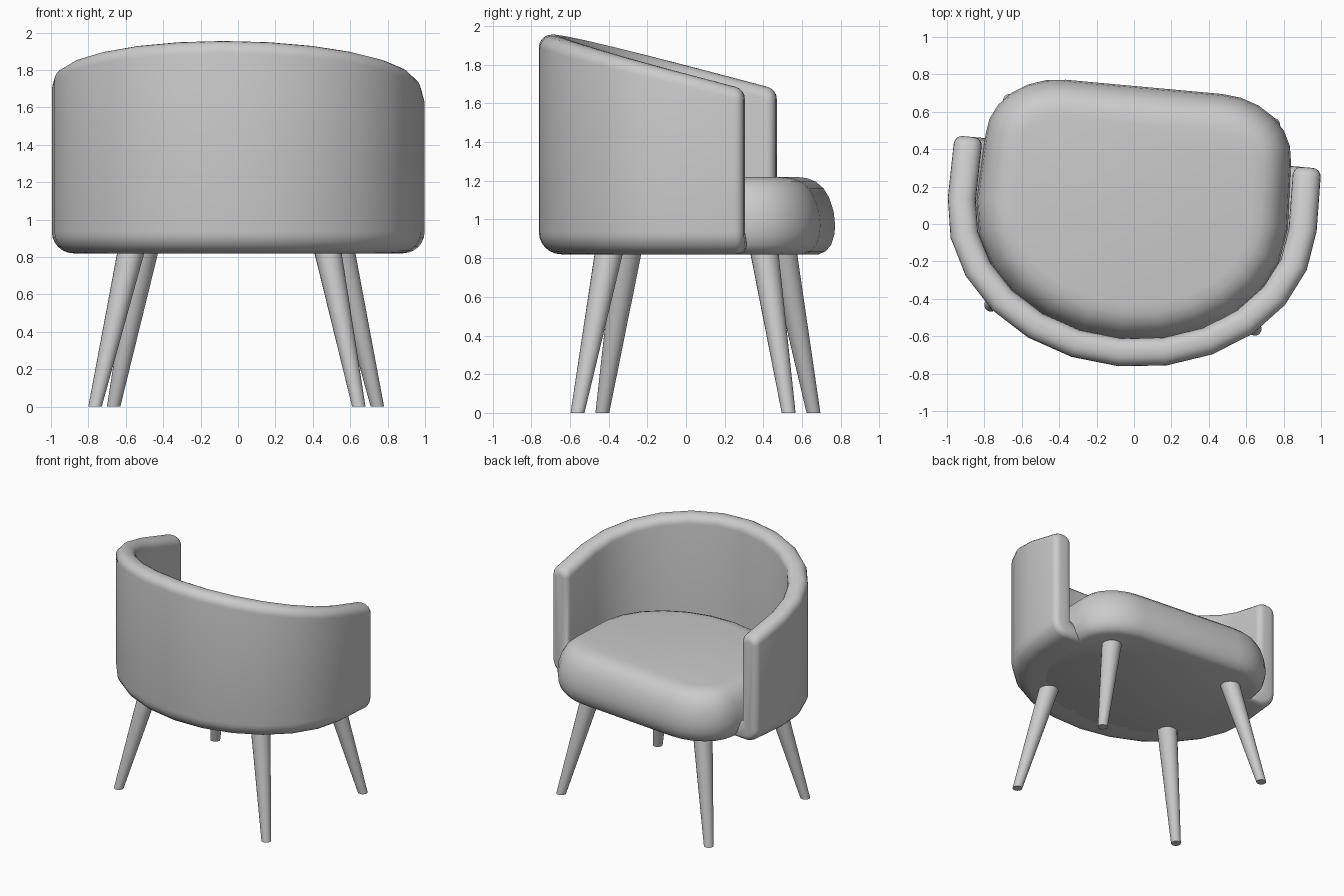
import bpy, bmesh
from math import sin, cos, pi, radians, sqrt
from mathutils import Matrix, Vector

if "Cube" in bpy.data.objects:
    bpy.data.objects.remove(bpy.data.objects["Cube"])

# The whole chair is turned slightly about z
PLACE = Matrix.Rotation(radians(-5.2), 4, 'Z') @ Matrix.Translation((-0.014, 0, 0))
BASE_Z = 0.82


def loft(name, rings):
    """Skin a list of closed rings and cap both ends."""
    bm = bmesh.new()
    rows = [[bm.verts.new(PLACE @ Vector(p)) for p in ring] for ring in rings]
    n = len(rows[0])
    for a, b in zip(rows, rows[1:]):
        for i in range(n):
            j = (i + 1) % n
            bm.faces.new((a[i], a[j], b[j], b[i]))
    bm.faces.new(rows[0])
    bm.faces.new(rows[-1])
    bmesh.ops.recalc_face_normals(bm, faces=bm.faces)
    me = bpy.data.meshes.new(name)
    bm.to_mesh(me)
    bm.free()
    ob = bpy.data.objects.new(name, me)
    bpy.context.collection.objects.link(ob)
    bpy.ops.object.select_all(action='DESELECT')
    ob.select_set(True)
    bpy.context.view_layer.objects.active = ob
    bpy.ops.object.shade_smooth_by_angle(angle=radians(35))
    return ob


def arc(cx, cy, rx, ry, a0, a1, steps):
    for i in range(steps + 1):
        t = radians(a0 + (a1 - a0) * i / steps)
        yield cx + rx * cos(t), cy + ry * sin(t)


# Wrap-around back: cross-section as (distance inward from outer face, height)
def back_section(y, e):
    w, r, rb, toe = 0.15, 0.065 - e, 0.115 - e, 0.25
    top = 1.955 - 0.262 * (y + 0.69)
    pts = list(arc(0.115, BASE_Z + 0.115, rb, rb, 270, 180, 6))
    pts += arc(0.065, top - 0.065, r, r, 180, 90, 5)
    pts += arc(w - 0.065, top - 0.065, r, r, 90, 0, 5)
    pts += [(w - e, 0.97 - e), (toe - e, 0.92 - e), (toe - e, BASE_Z + e)]
    return pts


def back_ring(x, y, nx, ny, e=0.0):
    return [(x + nx * d, y + ny * d, z) for d, z in back_section(y + ny * 0.075, e)]


def ellipse_station(t, a=0.99, b=0.815):
    x, y = a * cos(t), b * sin(t)
    nx, ny = -cos(t) / a, -sin(t) / b
    l = sqrt(nx * nx + ny * ny)
    return x, y + 0.05, nx / l, ny / l


END_Y, END_R = 0.34, 0.045
stations = [back_ring(*ellipse_station(pi + pi * i / 12)) for i in range(13)]
right_end, left_end = [], []
for k in range(5):
    t = k * pi / 8
    y, e = END_Y + END_R * sin(t), END_R * (1 - cos(t))
    right_end.append(back_ring(0.985, y, -1, 0, e))
    left_end.append(back_ring(-0.985, y, 1, 0, e))
loft("curved_back", left_end[::-1] + stations + right_end)

# Seat cushion: half-ellipse at the back, rounded corners at the front
outline = list(arc(0, 0.05, 0.835, 0.68, 180, 360, 12))
outline += arc(0.42, 0.405, 0.40, 0.33, 0, 90, 6)
outline += arc(-0.42, 0.405, 0.40, 0.33, 90, 180, 6)


def inset(pts, d):
    out = []
    for i, p in enumerate(pts):
        a, b = Vector(pts[i - 1]), Vector(pts[(i + 1) % len(pts)])
        t = (b - a).normalized()
        out.append((p[0] - t.y * d, p[1] + t.x * d))
    return out


cushion = [(0.085, 0.82), (0.05, 0.835), (0.02, 0.87), (0.005, 0.92), (0, 0.97),
           (0.008, 1.04), (0.03, 1.11), (0.06, 1.16), (0.10, 1.195),
           (0.145, 1.213), (0.20, 1.22)]
loft("seat_cushion", [[(x, y, z) for x, y in inset(outline, d)] for d, z in cushion])

# Four splayed, tapered legs
LEG_TOP = 0.88
for row, (y_foot, y_top) in {"back": (-0.50, -0.355), "front": (0.596, 0.455)}.items():
    for side, s in (("left", -1), ("right", 1)):
        rings = []
        for z in (0.0, LEG_TOP):
            f = z / BASE_Z
            cx = s * (0.708 + (0.53 - 0.708) * f)
            cy = y_foot + (y_top - y_foot) * f
            r = 0.036 + 0.037 * f
            rings.append([(cx + r * cos(i * pi / 10), cy + r * sin(i * pi / 10), z)
                          for i in range(20)])
        loft(f"{row}_{side}_leg", rings)
